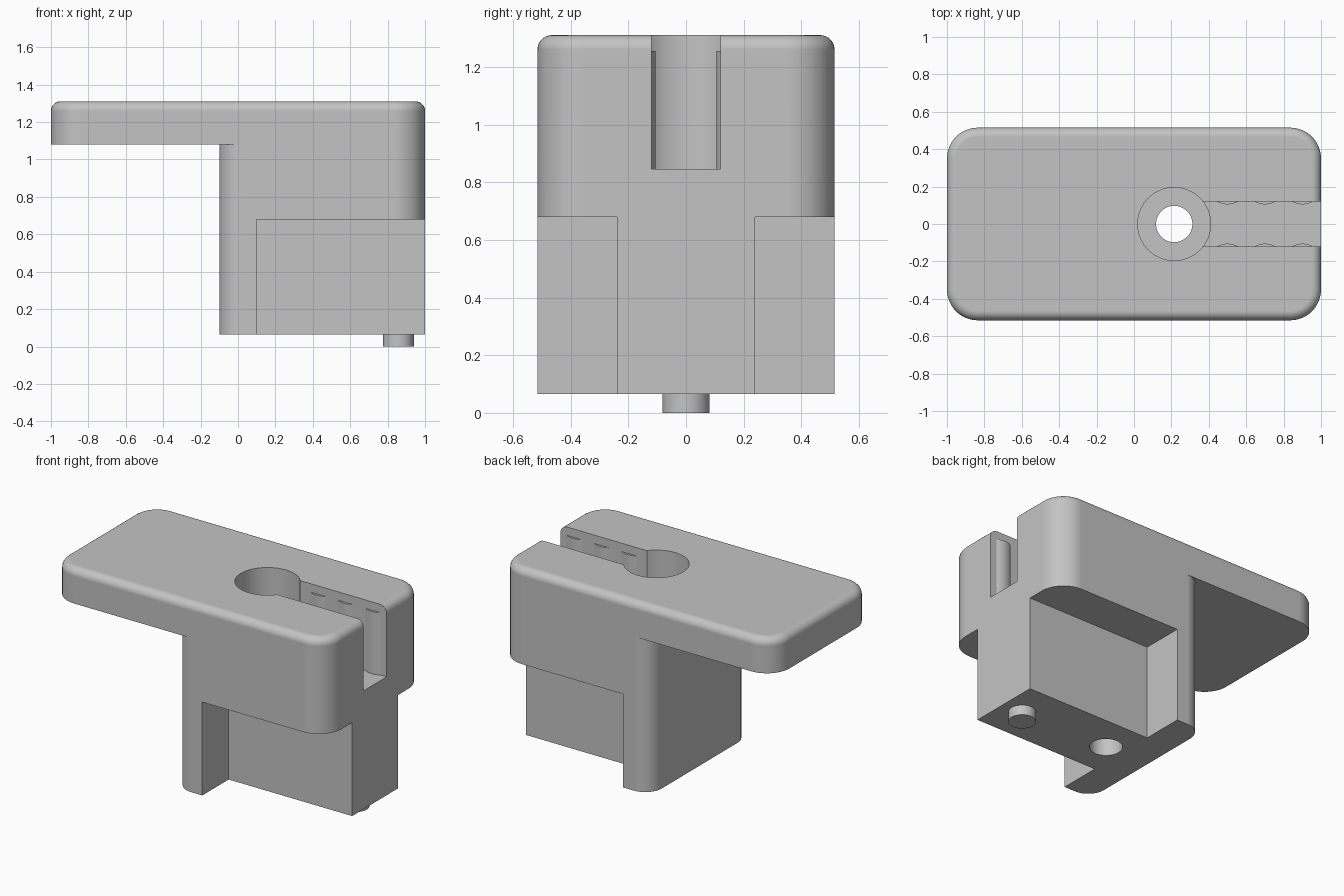
import bpy
import bmesh
from math import cos, sin, pi, asin, radians

cube = bpy.data.objects.get("Cube")
if cube:
    bpy.data.objects.remove(cube, do_unlink=True)

grey = bpy.data.materials.new("plain grey")
grey.use_nodes = True
colour = (0.55, 0.55, 0.55, 1)
grey.diffuse_color = colour
grey.node_tree.nodes["Principled BSDF"].inputs["Base Color"].default_value = colour

HALF_Y, TOP, BASE = 0.515, 1.31, 0.065


def arc(cx, cy, r, start, end, steps=12):
    """Points on an arc, angles in degrees."""
    angles = [radians(start + (end - start) * i / steps) for i in range(steps + 1)]
    return [(cx + r * cos(a), cy + r * sin(a)) for a in angles]


def prism(name, outline, z0, z1, fillet=0):
    """Extrude an outline upwards, optionally rounding its top rim."""
    bm = bmesh.new()
    face = bm.faces.new([bm.verts.new((x, y, z0)) for x, y in outline])
    ext = bmesh.ops.extrude_face_region(bm, geom=[face], use_keep_orig=True)
    top = [v for v in ext["geom"] if isinstance(v, bmesh.types.BMVert)]
    for v in top:
        v.co.z = z1
    bmesh.ops.recalc_face_normals(bm, faces=bm.faces)
    if fillet:
        rim = [e for e in bm.edges if all(v in top for v in e.verts)]
        bmesh.ops.bevel(bm, geom=rim, offset=fillet, segments=7,
                        profile=0.5, affect='EDGES')
    mesh = bpy.data.meshes.new(name)
    bm.to_mesh(mesh)
    bm.free()
    mesh.materials.append(grey)
    obj = bpy.data.objects.new(name, mesh)
    bpy.context.collection.objects.link(obj)
    return obj


def box(name, x0, x1, y0, y1, z0, z1):
    return prism(name, [(x0, y0), (x1, y0), (x1, y1), (x0, y1)], z0, z1)


def disc(name, x, r, z0, z1):
    return prism(name, arc(x, 0, r, 0, 360, 64)[:-1], z0, z1)


def activate(obj):
    bpy.ops.object.select_all(action='DESELECT')
    obj.select_set(True)
    bpy.context.view_layer.objects.active = obj


def cut(target, cutter):
    cutter.hide_render = True
    activate(target)
    mod = target.modifiers.new("cut", 'BOOLEAN')
    mod.operation, mod.solver, mod.object = 'DIFFERENCE', 'EXACT', cutter
    bpy.ops.object.modifier_apply(modifier=mod.name)
    bpy.data.objects.remove(cutter, do_unlink=True)


def smooth(obj):
    activate(obj)
    bpy.ops.object.shade_smooth_by_angle(angle=radians(30))
    mod = obj.modifiers.new("even shading", 'WEIGHTED_NORMAL')
    mod.keep_sharp = True


# Full block with rounded corners and a filleted top rim
R = 0.165
cx, cy = 1 - R, HALF_Y - R
outline = (arc(cx, cy, R, 0, 90) + arc(-cx, cy, R, 90, 180)
           + arc(-cx, -cy, R, 180, 270) + arc(cx, -cy, R, 270, 360))
body = prism("bracket_body", outline, BASE, TOP, fillet=0.05)

# Space under the overhanging plate, leaving a round-cornered leg
r = 0.12
leg_side = arc(0.02, HALF_Y - r, r, 90, 180) + arc(0.02, r - HALF_Y, r, 180, 270)
under = [(-1.2, 0.7), (0.02, 0.7)] + leg_side + [(0.02, -0.7), (-1.2, -0.7)]
cut(body, prism("under_plate_cutter", under, -0.2, 1.08))

# Lower side notches
for side in (-1, 1):
    y0, y1 = sorted((side * 0.24, side * 0.7))
    cut(body, box("notch_cutter", 0.1, 1.2, y0, y1, -0.2, 0.68))

# Stepped vertical hole and the slot running to the end
HOLE_X, SLOT_Y, SLOT_Z = 0.215, 0.12, 0.845
cut(body, disc("bore_cutter", HOLE_X, 0.195, 0.45, 1.6))
cut(body, disc("through_hole_cutter", HOLE_X, 0.097, -0.2, 1.0))
cut(body, box("slot_cutter", HOLE_X, 1.2, -SLOT_Y, SLOT_Y, SLOT_Z, 1.6))
smooth(body)

# Shallow grip ridges on both slot walls
RIDGE_R, RISE = 0.108, 0.015
sweep = asin(0.055 / RIDGE_R) * 180 / pi
for side, label in ((1, "back"), (-1, "front")):
    for i in range(3):
        x = 0.5 + 0.2 * i
        curve = arc(x, SLOT_Y - RISE + RIDGE_R, RIDGE_R, 270 - sweep, 270 + sweep)
        curve += [(x + 0.055, SLOT_Y + 0.01), (x - 0.055, SLOT_Y + 0.01)]
        ridge = prism(f"{label}_grip_ridge_{i + 1}",
                      [(px, side * py) for px, py in curve], SLOT_Z - 0.005, 1.255)
        smooth(ridge)

# Locating peg underneath
smooth(disc("locating_peg", 0.858, 0.082, 0, BASE + 0.01))
